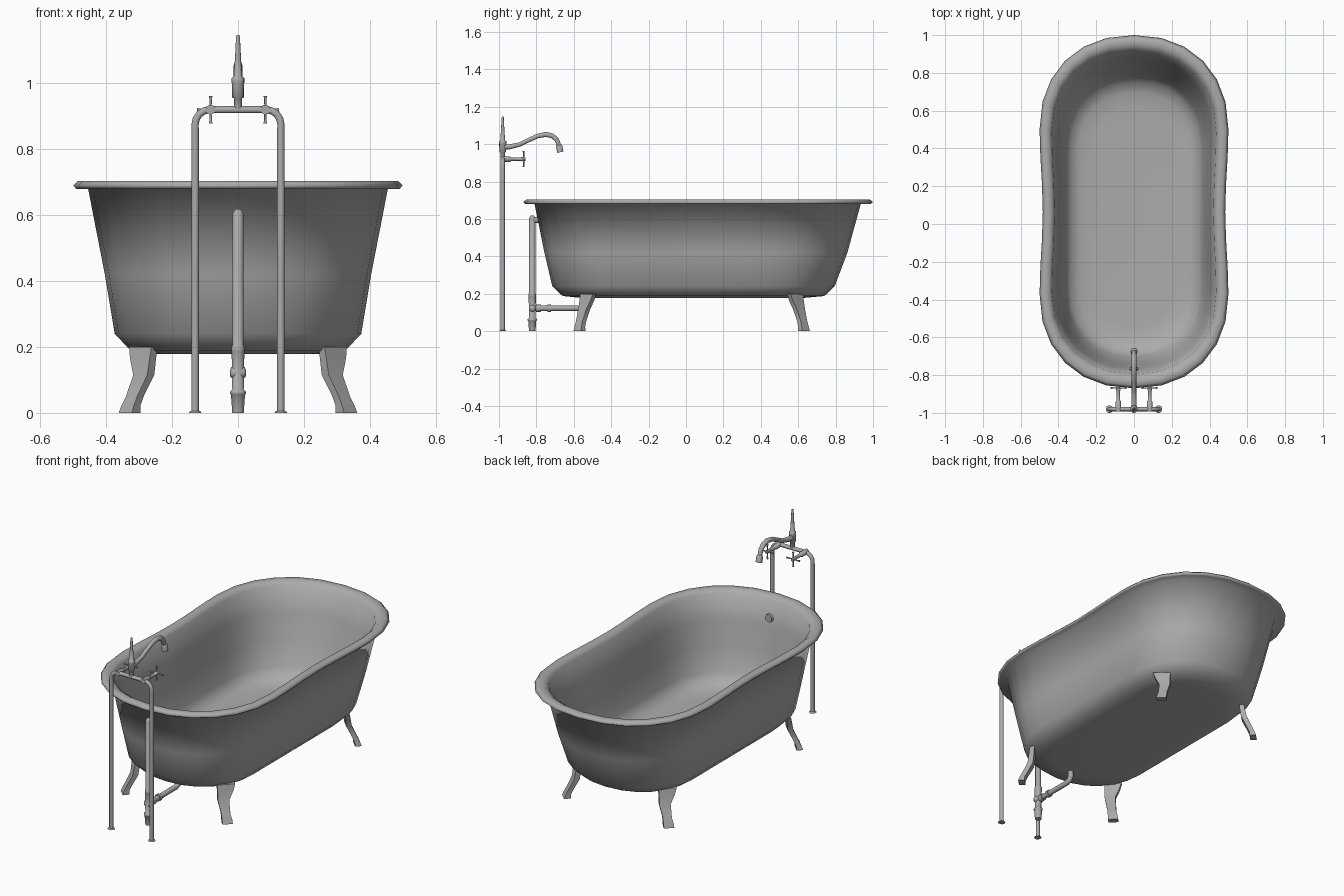
import bpy, bmesh, math
from mathutils import Vector

if "Cube" in bpy.data.objects:
    bpy.data.objects.remove(bpy.data.objects["Cube"])

# Dark grey enamel used on every part
grey = bpy.data.materials.new("dark_grey")
grey.diffuse_color = (0.41, 0.41, 0.41, 1)
grey.use_nodes = True
grey.node_tree.nodes["Principled BSDF"].inputs["Base Color"].default_value = grey.diffuse_color


def loft(name, rings, angle=40):
    """Skin a list of equal-length point rings and cap both ends."""
    bm = bmesh.new()
    vs = [[bm.verts.new(p) for p in r] for r in rings]
    n = len(rings[0])
    for a, b in zip(vs, vs[1:]):
        for i in range(n):
            bm.faces.new((a[i], a[(i + 1) % n], b[(i + 1) % n], b[i]))
    bm.faces.new(vs[0][::-1])
    bm.faces.new(vs[-1])
    bmesh.ops.recalc_face_normals(bm, faces=bm.faces)
    me = bpy.data.meshes.new(name)
    bm.to_mesh(me)
    bm.free()
    me.materials.append(grey)
    ob = bpy.data.objects.new(name, me)
    bpy.context.collection.objects.link(ob)
    bpy.ops.object.select_all(action='DESELECT')
    ob.select_set(True)
    bpy.context.view_layer.objects.active = ob
    if angle:
        bpy.ops.object.shade_smooth_by_angle(angle=math.radians(angle))
    return ob


def tube(name, path, radii, sides=10):
    """Round pipe lying in a plane along a path; radii may vary per point."""
    pts = [Vector(p) for p in path]
    if not isinstance(radii, (list, tuple)):
        radii = [radii] * len(pts)
    d = [(b - a).normalized() for a, b in zip(pts, pts[1:])]
    u = None
    for a, b in zip(d, d[1:]):                 # plane normal of a bent path
        if a.cross(b).length > 0.01:
            u = a.cross(b).normalized()
    if u is None:
        u = d[0].orthogonal().normalized()
    rings = []
    for i, p in enumerate(pts):
        t = (d[max(i - 1, 0)] + d[min(i, len(d) - 1)]).normalized()
        v = t.cross(u).normalized()
        rings.append([p + radii[i] * (u * math.cos(k * math.tau / sides) + v * math.sin(k * math.tau / sides))
                      for k in range(sides)])
    return loft(name, rings, 60)


def tub_ring(z, w, yf, yb, seg=12):
    """Oblong outline: two rounded ends joined by sides that are waisted near the rim."""
    def end(yc, depth, a):
        c, s = math.cos(a), math.sin(a)
        e = 2 / 2.2
        return (w * math.copysign(abs(c) ** e, c), yc + depth * abs(s) ** e)
    cb, cf = yb - w, yf + w
    waist = 0.035 * max(0, (z - 0.3) / 0.4)
    pts = [end(cb, w, math.pi * i / seg) for i in range(seg + 1)]
    side = [(cb + (cf - cb) * i / 6, 1 - waist * math.sin(math.pi * i / 6) ** 2) for i in range(1, 6)]
    pts += [(-w * f, y) for y, f in side]
    pts += [end(cf, -w, math.pi - math.pi * i / seg) for i in range(seg + 1)]
    pts += [(w * f, y) for y, f in reversed(side)]
    return [(x, y, z) for x, y in pts]


# Tub shell: outside from the base up, over the rolled rim, down inside
levels = [
    (0.178, 0.24, -0.56, 0.63), (0.188, 0.325, -0.66, 0.74),
    (0.24, 0.374, -0.715, 0.795), (0.42, 0.404, -0.757, 0.863),
    (0.682, 0.455, -0.81, 0.935), (0.679, 0.49, -0.86, 0.985),
    (0.69, 0.50, -0.87, 1.0), (0.704, 0.485, -0.855, 0.983), (0.704, 0.455, -0.825, 0.95),
    (0.685, 0.435, -0.795, 0.92), (0.55, 0.41, -0.765, 0.88), (0.41, 0.385, -0.738, 0.835),
    (0.27, 0.362, -0.705, 0.785), (0.225, 0.34, -0.675, 0.755), (0.203, 0.29, -0.62, 0.695),
    (0.197, 0.22, -0.54, 0.61)]
loft("tub", [tub_ring(*l) for l in levels], 180)

# Splayed feet: (z, centre x, centre y, half width, half thickness)
leg = [(0.20, 0.288, -0.523, 0.048, 0.012), (0.165, 0.288, -0.53, 0.042, 0.014),
       (0.115, 0.286, -0.545, 0.03, 0.015), (0.05, 0.313, -0.562, 0.024, 0.014),
       (0.022, 0.325, -0.568, 0.027, 0.014), (0.0, 0.329, -0.57, 0.028, 0.018)]
for sx in (-1, 1):
    for sy, dy, tag in ((1, 0, "front"), (-1, 0.06, "back")):
        rings = []
        for z, cx, cy, w, t in leg:
            h = math.sqrt(0.5)
            ring = []
            for a, b in ((-1, -1), (1, -1), (1, 1), (-1, 1)):
                x = cx + h * (a * w + b * t)
                y = cy + h * (a * w - b * t)
                ring.append((sx * x, sy * y + dy, z))
            rings.append(ring)
        loft(f"{tag}_leg_{'left' if sx < 0 else 'right'}", rings)

# Supply stand: one bent pipe with floor flanges
Y = -0.98
half = [(0.13, Y, 0.0), (0.13, Y, 0.865)]
half += [(0.085 + 0.045 * math.cos(a), Y, 0.875 + 0.045 * math.sin(a))
         for a in (math.radians(d) for d in (0, 22, 45, 67, 90))]
tube("supply_stand", half + [(-x, y, z) for x, y, z in reversed(half)], 0.0115)
for s, side in ((-1, "left"), (1, "right")):
    tube("stand_flange_" + side, [(s * 0.13, Y, 0), (s * 0.13, Y, 0.004), (s * 0.13, Y, 0.006)],
         [0.02, 0.018, 0.012], 12)
    # Valve stems with cross handles
    x = s * 0.083
    tube("valve_stem_" + side, [(x, Y - 0.012, 0.92), (x, -0.94, 0.92), (x, -0.935, 0.92),
                                (x, -0.885, 0.92), (x, -0.88, 0.92), (x, -0.858, 0.92)],
         [0.015, 0.015, 0.01, 0.009, 0.012, 0.009])
    for dx, dz, tag in ((1, 0, "bar"), (0, 1, "post")):
        tube(f"handle_{tag}_{side}", [(x + dx * k, -0.868, 0.92 + dz * k)
                                      for k in (-0.042, -0.034, 0, 0.034, 0.042)],
             [0.006, 0.004, 0.003, 0.004, 0.006], 6)

# Mixer body with pointed finial
tube("mixer_body", [(0, Y, z) for z in (0.92, 0.955, 0.96, 1.0, 1.005, 1.015, 1.02, 1.08, 1.14, 1.147)],
     [0.012, 0.013, 0.018, 0.019, 0.02, 0.02, 0.013, 0.009, 0.006, 0.004], 10)

# Swan-neck spout
tube("spout", [(0, Y, 0.985), (0, -0.94, 0.986), (0, -0.89, 0.998), (0, -0.84, 1.022), (0, -0.795, 1.043),
               (0, -0.75, 1.052), (0, -0.715, 1.045), (0, -0.69, 1.022), (0, -0.678, 0.99)],
     [0.015, 0.014, 0.012, 0.012, 0.013, 0.014, 0.014, 0.013, 0.012])
tube("spout_nozzle", [(0, -0.68, 0.995), (0, -0.678, 0.988), (0, -0.672, 0.957)], [0.013, 0.018, 0.018])

# Overflow and waste pipe
P = -0.822
tube("overflow_pipe", [(0, P, z) for z in (0, 0.055, 0.058, 0.065, 0.07, 0.185, 0.188, 0.2, 0.205, 0.605, 0.618)],
     [0.018, 0.022, 0.025, 0.025, 0.018, 0.02, 0.021, 0.021, 0.017, 0.017, 0.009], 12)
tube("overflow_inlet", [(0, P, 0.595), (0, -0.775, 0.595), (0, -0.77, 0.595), (0, -0.758, 0.595)],
     [0.016, 0.016, 0.024, 0.022], 12)
tube("waste_pipe", [(0, P, 0.122), (0, -0.575, 0.122), (0, -0.553, 0.13), (0, -0.542, 0.15), (0, -0.542, 0.19)], 0.015)
for i, (a, b) in enumerate(((P + 0.02, -0.775), (-0.74, -0.722))):
    tube(f"waste_collar_{i + 1}", [(0, a, 0.122), (0, b, 0.122)], 0.02, 12)
tube("tee_plug", [(-0.025, P, 0.122), (-0.018, P, 0.122), (0.018, P, 0.122), (0.025, P, 0.122)],
     [0.01, 0.018, 0.018, 0.01])
